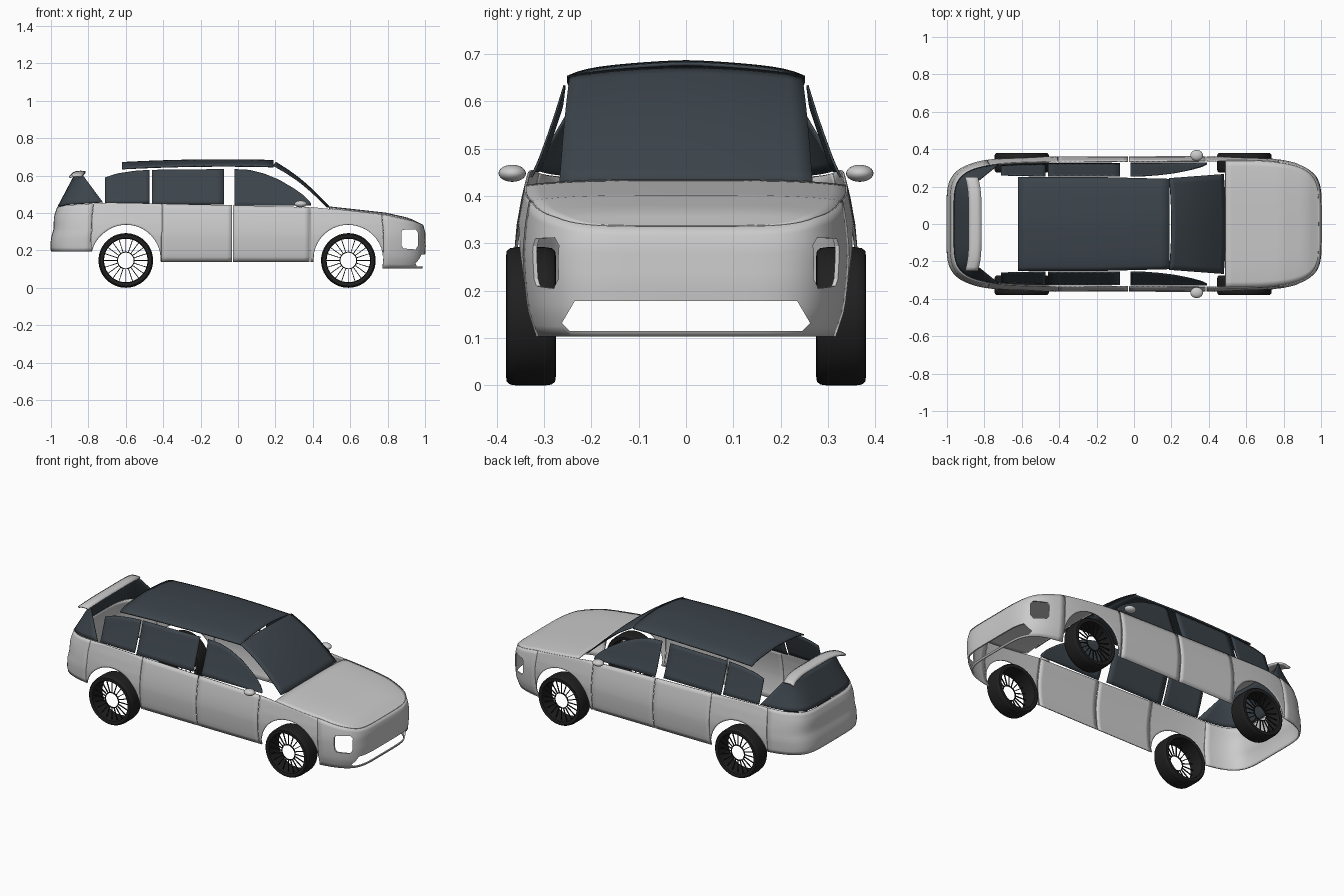
import bpy, bmesh, math

if "Cube" in bpy.data.objects:
    bpy.data.objects.remove(bpy.data.objects["Cube"])

N, HALF = 5.5, 0.36          # plan outline is a superellipse


def material(name, rgb):
    m = bpy.data.materials.new(name)
    m.diffuse_color = (*rgb, 1)
    m.use_nodes = True
    m.node_tree.nodes["Principled BSDF"].inputs["Base Color"].default_value = m.diffuse_color
    return m


GLASS = material("dark_glass", (0.045, 0.058, 0.07))
RUBBER = material("rubber", (0.014, 0.014, 0.014))


def lerp(table, v):
    if v <= table[0][0]:
        return table[0][1]
    for (a, p), (b, q) in zip(table, table[1:]):
        if v <= b:
            return p + (q - p) * (v - a) / (b - a)
    return table[-1][1]


def spread(a, b, n):
    return [a + (b - a) * i / n for i in range(n + 1)]


def finish(ob, mat=None, angle=35):
    if mat:
        ob.data.materials.append(mat)
    bpy.ops.object.select_all(action='DESELECT')
    ob.select_set(True)
    bpy.context.view_layer.objects.active = ob
    bpy.ops.object.shade_smooth_by_angle(angle=math.radians(angle))
    return ob


def from_bmesh(name, bm):
    bmesh.ops.recalc_face_normals(bm, faces=bm.faces)
    me = bpy.data.meshes.new(name)
    bm.to_mesh(me)
    bm.free()
    ob = bpy.data.objects.new(name, me)
    bpy.context.collection.objects.link(ob)
    return ob


def sheet(name, rows, mat=None, thick=0.006, mirror=False, cutters=()):
    """Thin curved panel from rows of points."""
    bm = bmesh.new()
    vs = [[bm.verts.new(p) for p in r] for r in rows]
    for a, b in zip(vs, vs[1:]):
        for i in range(len(a) - 1):
            bm.faces.new((a[i], a[i + 1], b[i + 1], b[i]))
    bmesh.ops.remove_doubles(bm, verts=bm.verts, dist=1e-5)
    ob = finish(from_bmesh(name, bm), mat)
    mod = ob.modifiers.new("thickness", 'SOLIDIFY')
    mod.thickness, mod.offset = thick, 0
    bpy.ops.object.modifier_apply(modifier=mod.name)
    for c in cutters:
        mod = ob.modifiers.new("opening", 'BOOLEAN')
        mod.operation, mod.solver, mod.object = 'DIFFERENCE', 'EXACT', c
        bpy.ops.object.modifier_apply(modifier=mod.name)
        bpy.data.objects.remove(c)
    if mirror:
        mod = ob.modifiers.new("other_side", 'MIRROR')
        mod.use_axis = (False, True, False)
    return ob


# Body shape functions
WIDTH = [(.10, .91), (.16, .97), (.22, .99), (.28, 1), (.34, .985), (.40, .955), (.45, .92)]
NOSE = [(.10, .98), (.15, .995), (.22, 1), (.30, .997), (.34, .985), (.45, .96)]
TAIL = [(.19, .995), (.22, 1), (.27, .995), (.31, .983), (.38, .98), (.45, .957)]
TOP = [(-1, .43), (-.95, .44), (-.7, .455), (-.45, .45), (0, .44), (.4, .43),
       (.5, .42), (.8, .388), (.95, .355), (1, .335)]
ARCH_R = 0.187
AXLES = (-0.6, 0.59)


def plan_y(x):
    return max(0, 1 - abs(x) ** N) ** (1 / N)


def body(ux, uy, z):
    """Unit outline point -> body surface at height z."""
    e = lerp(NOSE if ux > 0 else TAIL, z)
    ex = 1 - (1 - e) * abs(ux) ** 3
    return (ux * ex, uy * HALF * lerp(WIDTH, z), z)


def bottom(x):
    z = 0.105 if x > .59 else 0.14 if x > -.6 else 0.195
    for c in AXLES:
        if abs(x - c) < ARCH_R:
            z = max(z, .15 + math.sqrt(ARCH_R ** 2 - (x - c) ** 2))
    return z


def outline(a0, a1, n):
    pts = []
    for a in spread(a0, a1, n):
        c, s = math.cos(a), math.sin(a)
        r = (abs(c) ** N + abs(s) ** N) ** (-1 / N)
        pts.append((r * c, r * s))
    return pts


def body_panel(name, pts, **kw):
    rows = []
    for ux, uy in pts:
        rows.append([body(ux, uy, z) for z in spread(bottom(ux), lerp(TOP, ux), 12)])
    return sheet(name, rows, **kw)


def arch_xs(c):
    return [c - ARCH_R * math.cos(math.pi * i / 28) for i in range(29)]


def side(xs):
    return [(x, plan_y(x)) for x in xs]


def prism(name, pts, axis, lo, hi):
    """Cutter: polygon pushed along x or y."""
    bm = bmesh.new()
    def put(p, d):
        return bm.verts.new((d, p[0], p[1]) if axis == 'x' else (p[0], d, p[1]))
    a, b = [put(p, lo) for p in pts], [put(p, hi) for p in pts]
    bm.faces.new(a)
    bm.faces.new(b[::-1])
    for i in range(len(pts)):
        j = (i + 1) % len(pts)
        bm.faces.new((a[i], b[i], b[j], a[j]))
    ob = from_bmesh(name, bm)
    ob.hide_render = True
    return ob


# Side panels
body_panel("rear_quarter", side(arch_xs(-.6) + spread(-.41, -.473, 1)[:1]), mirror=True)
body_panel("rear_door", side(spread(-.408, -.032, 14)), mirror=True)
body_panel("front_door", side(spread(-.027, .383, 14)), mirror=True)
body_panel("front_fender", side([.388] + arch_xs(.59)), mirror=True)

# Front bumper with headlight and grille openings
lamp = [(.885, .21), (.95, .205), (.962, .225), (.962, .295), (.95, .312), (.88, .31), (.873, .295), (.875, .225)]
grille = [(-.245, .115), (.245, .115), (.262, .132), (.235, .178), (-.235, .178), (-.262, .132)]
xf = .779
af = math.atan2(plan_y(xf), xf)
body_panel("front_bumper", outline(-af, af, 60), thick=.008, cutters=[
    prism("lamp_cut", lamp, 'y', -.5, .5), prism("grille_cut", grille, 'x', .8, 1.2)])

# Rear bumper and tailgate
ar = math.atan2(plan_y(.789), -.789)
body_panel("tailgate", outline(ar, 2 * math.pi - ar, 60), thick=.008)

# Bonnet
rows = []
for i in range(25):
    ux = .49 + .51 * math.sin(math.pi / 2 * i / 24)
    x, w, z = body(ux, plan_y(ux), lerp(TOP, ux))
    rows.append([(x, w * t, z + .011 * (1 - t ** 4) * min(1, (1 - ux) * 12)) for t in spread(-1, 1, 24)])
sheet("bonnet", rows)

# Roof
rows = []
for x in spread(-.62, .19, 16):
    w = lerp([(-.62, .25), (-.2, .25), (.19, .24)], x)
    top = .683 - .05 * (x + .08) ** 2
    rows.append([(x, w * t, top - .02 * abs(t) ** 1.5 - .012 * abs(t) ** 8) for t in spread(-1, 1, 24)])
sheet("roof", rows, GLASS, .008)

# Windscreen
rows = []
for v in spread(0, 1, 12):
    w = .245 + .022 * v
    rows.append([(.2 + .29 * v - .012 * t * t, w * t,
                  .672 - .242 * v + .02 * math.sin(math.pi * v) - .018 * t * t * (1 - v))
                 for t in spread(-1, 1, 16)])
sheet("windscreen", rows, GLASS, .005)

# Side windows
GLASS_Y = [(.43, .332), (.47, .312), (.53, .29), (.58, .273), (.635, .256)]


def side_window(name, xs, low, high):
    rows = []
    for x in xs:
        zs = spread(low, lerp(high, x), 8)
        rows.append([(x, lerp(GLASS_Y, z) * plan_y(x), z) for z in zs])
    sheet(name, rows, GLASS, .005, mirror=True)


side_window("quarter_window", spread(-.71, -.473, 10), .452,
            [(-.71, .59), (-.65, .61), (-.55, .625), (-.47, .63)])
side_window("rear_door_window", spread(-.46, -.075, 10), .447, [(-.46, .63), (-.07, .634)])
side_window("front_door_window", spread(-.02, .39, 20), .44,
            [(-.02, .634), (.06, .63), (.14, .61), (.22, .577), (.30, .53), (.36, .487), (.39, .452)])

# Wraparound rear glass
ag = math.atan2(plan_y(.735), -.735)
ring = outline(ag, 2 * math.pi - ag, 48)
rows = []
for v in spread(0, 1, 8):
    row = []
    for i, (ux, uy) in enumerate(ring):
        t = 1 - 2 * i / 48
        bx, by, bz = body(ux, uy, lerp(TOP, ux) + .004)
        tx, ty, tz = -.872 + .04 * t ** 4, .24 * uy, .605
        row.append((bx + (tx - bx) * v, by + (ty - by) * v, bz + (tz - bz) * v))
    rows.append(row)
sheet("rear_glass", rows, GLASS, .005)

# Spoiler
rows = []
for t in spread(-1, 1, 24):
    rows.append([(x - .02 * t ** 4, .25 * t, z - .022 * t ** 4)
                 for x, z in ((-.882, .612), (-.865, .619), (-.84, .621), (-.815, .618))])
sheet("spoiler", rows, None, .01)

# Door mirrors
for s in (-1, 1):
    bpy.ops.mesh.primitive_uv_sphere_add(segments=24, ring_count=12, location=(.335, s * .367, .448))
    ob = bpy.context.object
    ob.name = "door_mirror"
    ob.scale = (.034, .029, .018)
    finish(ob)


# Wheels
def lathe(bm, prof, seg=56):
    rings = []
    for i in range(seg):
        a = 2 * math.pi * i / seg
        rings.append([bm.verts.new((r * math.cos(a), y, r * math.sin(a))) for r, y in prof])
    for i in range(seg):
        a, b = rings[i], rings[(i + 1) % seg]
        for j in range(len(prof)):
            k = (j + 1) % len(prof)
            bm.faces.new((a[j], a[k], b[k], b[j]))


TYRE = [(.119, -.049), (.128, -.0525), (.138, -.051), (.144, -.044), (.146, -.03), (.146, .03),
        (.144, .044), (.138, .051), (.128, .0525), (.119, .049), (.116, 0)]
for x in AXLES:
    for s in (-1, 1):
        bm = bmesh.new()
        lathe(bm, TYRE)
        tyre = finish(from_bmesh("tyre", bm), RUBBER)
        bm = bmesh.new()
        lathe(bm, [(.042, s * .026), (.047, s * .026), (.047, s * .032), (.042, s * .032)])
        for i in range(20):          # thin spokes
            a = 2 * math.pi * i / 20
            c, d = math.cos(a), math.sin(a)
            v = [bm.verts.new((c * r - d * w, s * y, d * r + c * w))
                 for y in (.026, .032) for r, w in ((.045, -.002), (.118, -.002), (.118, .002), (.045, .002))]
            for f in ((0, 1, 2, 3), (4, 5, 6, 7), (0, 1, 5, 4), (1, 2, 6, 5), (2, 3, 7, 6), (3, 0, 4, 7)):
                bm.faces.new([v[k] for k in f])
        rim = finish(from_bmesh("rim", bm), RUBBER)
        tyre.location = rim.location = (x, s * .3275, .146)
